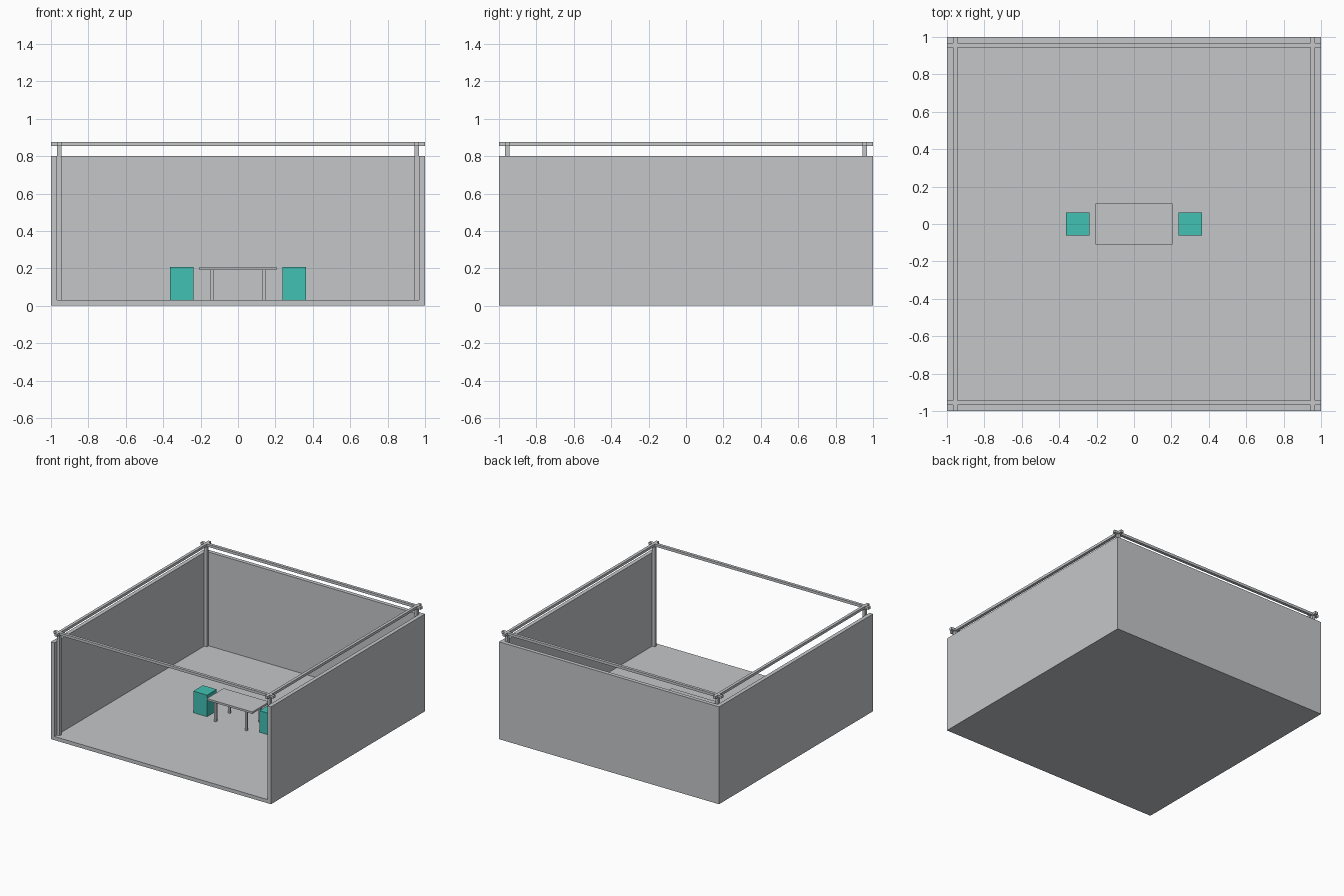
import bpy

cube = bpy.data.objects.get("Cube")
if cube:
    bpy.data.objects.remove(cube, do_unlink=True)


def material(name, rgb):
    mat = bpy.data.materials.new(name)
    mat.use_nodes = True
    color = (*rgb, 1)
    mat.diffuse_color = color
    mat.node_tree.nodes["Principled BSDF"].inputs["Base Color"].default_value = color
    return mat


grey = material("light_grey", (0.55, 0.565, 0.58))
teal = material("teal", (0.053, 0.533, 0.451))


def box(name, x, y, z, mat=grey):
    """Box from (min, max) extents along each axis."""
    spans = (x, y, z)
    bpy.ops.mesh.primitive_cube_add(size=1, location=[(a + b) / 2 for a, b in spans])
    obj = bpy.context.object
    obj.name = name
    obj.scale = [b - a for a, b in spans]
    bpy.ops.object.transform_apply(location=False, rotation=False, scale=True)
    obj.data.materials.append(mat)
    return obj


def around(center, width):
    return (center - width / 2, center + width / 2)


INNER = 0.968    # inner face of the walls
FLOOR = 0.03     # floor top
BAR = 0.024      # post and rail thickness
LINE = INNER - BAR / 2
RAIL = (0.855, 0.876)
FULL = (-1, 1)
SIDES = (("right", -1), ("left", 1))
ENDS = (("front", -1), ("back", 1))

# Room shell, open at the front
box("floor", (-INNER, INNER), (-1, INNER), (0, FLOOR))
box("back_wall", (-INNER, INNER), (INNER, 1), (0, 0.8))
for side, s in SIDES:
    box(f"{side}_wall", sorted((s * INNER, s)), FULL, (0, 0.8))

# Rail frame on corner posts
for side, s in SIDES:
    box(f"{side}_rail", around(s * LINE, BAR), FULL, RAIL)
    for end, e in ENDS:
        box(f"{end}_{side}_post", around(s * LINE, BAR), around(e * LINE, BAR),
            (FLOOR, RAIL[0]))
for end, e in ENDS:
    box(f"{end}_rail", FULL, around(e * LINE, BAR), RAIL)

# Table
box("table_top", around(0, 0.414), around(0, 0.22), (0.19, 0.206))
for side, s in SIDES:
    for end, e in ENDS:
        box(f"{end}_{side}_table_leg", around(s * 0.14, 0.018),
            around(e * 0.09, 0.018), (FLOOR, 0.19))

# Block stools
for side, s in SIDES:
    box(f"{side}_stool", around(s * 0.3, 0.125), around(0, 0.125), (FLOOR, 0.207), teal)
